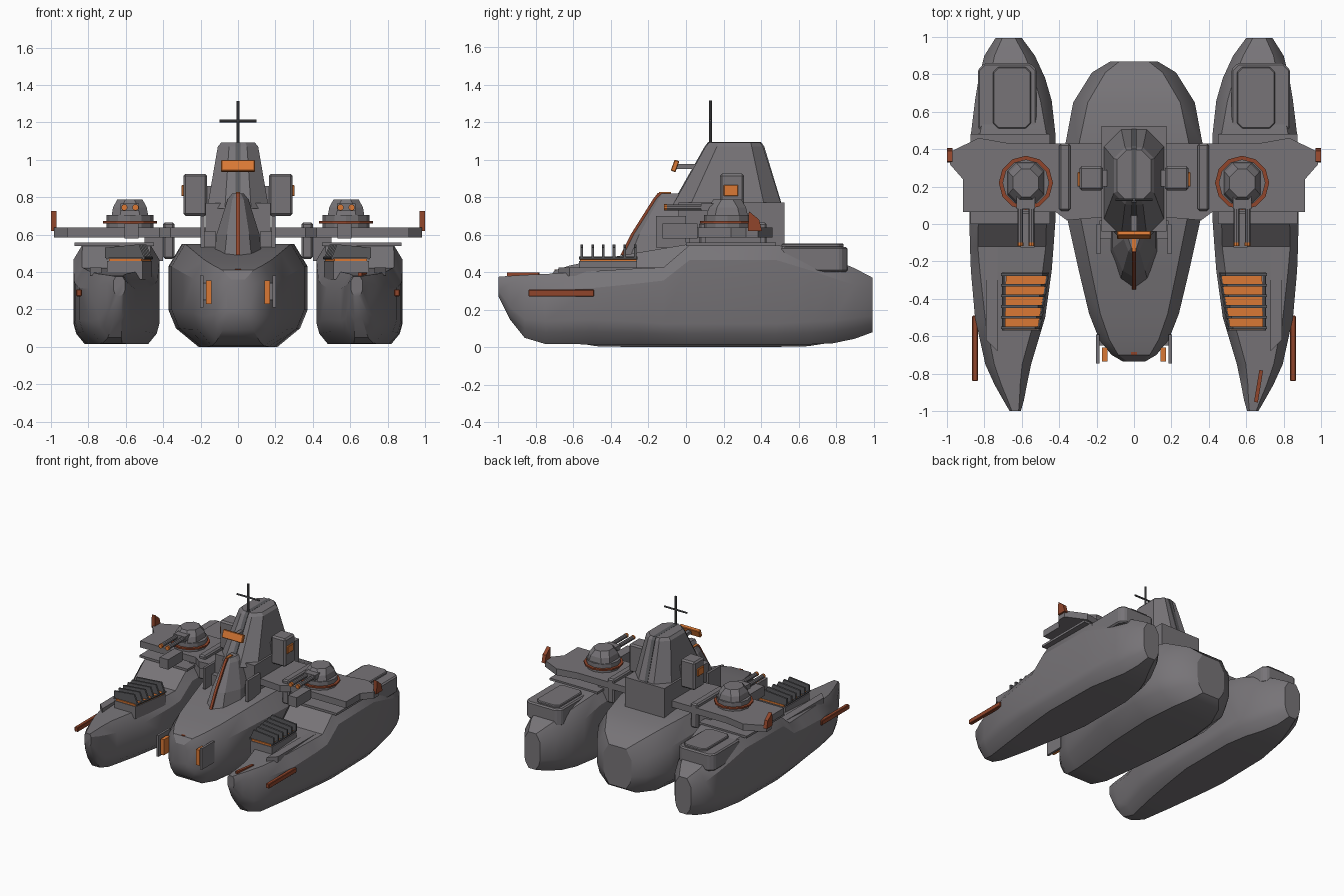
import bpy, bmesh, math
from mathutils import Vector, Matrix

if "Cube" in bpy.data.objects:
    bpy.data.objects.remove(bpy.data.objects["Cube"])


def material(name, rgb):
    m = bpy.data.materials.new(name)
    m.diffuse_color = (*rgb, 1)
    m.use_nodes = True
    m.node_tree.nodes["Principled BSDF"].inputs["Base Color"].default_value = m.diffuse_color
    return m


GREY = material("hull grey", (0.185, 0.175, 0.187))
DARK = material("dark grey", (0.10, 0.10, 0.107))
ORANGE = material("orange", (0.70, 0.19, 0.035))
RUST = material("rust", (0.28, 0.06, 0.024))


def finish(name, bm, mat, mirror=False, bevel=0.0, smooth=False):
    bmesh.ops.recalc_face_normals(bm, faces=bm.faces)
    me = bpy.data.meshes.new(name)
    bm.to_mesh(me)
    bm.free()
    me.materials.append(mat)
    ob = bpy.data.objects.new(name, me)
    bpy.context.collection.objects.link(ob)
    if smooth:
        bpy.ops.object.select_all(action='DESELECT')
        ob.select_set(True)
        bpy.context.view_layer.objects.active = ob
        bpy.ops.object.shade_smooth_by_angle(angle=math.radians(30))
    if bevel:
        b = ob.modifiers.new("bevel", 'BEVEL')
        b.width, b.segments = bevel, 1
    if mirror:
        ob.modifiers.new("mirror", 'MIRROR').use_mirror_merge = False
    return ob


def loft(name, rings, mat, **kw):
    """Skin a closed solid through rings of equal point count."""
    bm = bmesh.new()
    vs = [[bm.verts.new(p) for p in r] for r in rings]
    n = len(vs[0])
    for a, b in zip(vs, vs[1:]):
        for i in range(n):
            j = (i + 1) % n
            bm.faces.new((a[i], a[j], b[j], b[i]))
    bm.faces.new(vs[0])
    bm.faces.new(vs[-1])
    return finish(name, bm, mat, **kw)


def prism(name, poly, z0, z1, mat, **kw):
    return loft(name, [[(x, y, z) for x, y in poly] for z in (z0, z1)], mat, **kw)


def box(name, lo, hi, mat, tilt=0.0, **kw):
    """Box from corner to corner, optionally tilted about its x axis."""
    lo, hi = Vector(lo), Vector(hi)
    bm = bmesh.new()
    m = Matrix.Translation((lo + hi) / 2) @ Matrix.Rotation(tilt, 4, 'X') @ Matrix.Diagonal((*(hi - lo), 1))
    bmesh.ops.create_cube(bm, size=1, matrix=m)
    return finish(name, bm, mat, **kw)


def rod(name, a, b, r, mat, sides=10, **kw):
    a, b = Vector(a), Vector(b)
    bm = bmesh.new()
    m = Matrix.Translation((a + b) / 2) @ (b - a).to_track_quat('Z', 'Y').to_matrix().to_4x4()
    bmesh.ops.create_cone(bm, cap_ends=True, segments=sides, radius1=r, radius2=r,
                          depth=(b - a).length, matrix=m)
    return finish(name, bm, mat, **kw)


def octagon(x0, x1, y0, y1, c):
    return [(x0 + c, y0), (x1 - c, y0), (x1, y0 + c), (x1, y1 - c),
            (x1 - c, y1), (x0 + c, y1), (x0, y1 - c), (x0, y0 + c)]


def hull_ring(y, x0, x1, z0, z1, cx, cz, top):
    """Cross-section with wide lower chamfers and smaller upper ones."""
    return [(x0 + cx, y, z0), (x1 - cx, y, z0), (x1 - cx * .25, y, z0 + cz * .55), (x1, y, z0 + cz * 1.1),
            (x1, y, z1 - top), (x1 - top * .6, y, z1), (x0 + top * .6, y, z1), (x0, y, z1 - top),
            (x0, y, z0 + cz * 1.1), (x0 + cx * .25, y, z0 + cz * .55)]


# Outer hulls: y, inner x, outer x, bottom z, top z, chamfers
side = [(-1.0, .605, .665, .27, .375, .02, .03, .02), (-.94, .588, .70, .15, .38, .035, .06, .04),
        (-.86, .573, .745, .05, .385, .05, .09, .06), (-.75, .55, .795, .017, .39, .07, .11, .08),
        (-.5, .475, .85, .015, .405, .09, .12, .09), (-.25, .44, .872, .015, .42, .08, .11, .08),
        (-.12, .43, .877, .015, .425, .07, .1, .07), (0.02, .42, .88, .015, .545, .06, .1, .08),
        (.48, .42, .872, .015, .545, .06, .1, .08), (.66, .44, .85, .015, .51, .07, .11, .1),
        (.78, .475, .83, .02, .47, .08, .11, .1), (.9, .53, .80, .045, .42, .08, .1, .09),
        (.995, .60, .74, .08, .37, .04, .08, .06)]
loft("outer_hull", [hull_ring(*s) for s in side], GREY, mirror=True, smooth=True)

# Centre hull: y, half width, bottom, top, chamfers
mid = [(-.735, .06, .17, .36, .02, .04, .04), (-.70, .12, .09, .41, .04, .08, .06),
       (-.62, .185, .03, .435, .07, .12, .09), (-.48, .24, .005, .465, .1, .16, .1),
       (-.25, .295, 0, .505, .13, .17, .11), (.02, .355, 0, .55, .16, .18, .12),
       (.4, .372, 0, .55, .16, .18, .12), (.65, .325, .005, .52, .14, .17, .13),
       (.81, .225, .03, .45, .1, .14, .12), (.87, .125, .07, .39, .05, .1, .08)]
loft("centre_hull", [hull_ring(y, -w, w, *r) for y, w, *r in mid], GREY, smooth=True)

# Deck plates and rear hatches on the outer hulls
prism("hull_deck_plate", [(.45, 0), (.875, 0), (.875, .48), (.45, .48)], .54, .558, GREY, mirror=True)
prism("foredeck_strip", [(.73, -.68), (.79, -.62), (.79, -.12), (.73, -.12)], .38, .425, GREY, mirror=True)
prism("hatch_base", octagon(.52, .835, .48, .86, .035), .40, .535, GREY, mirror=True, bevel=.01)
prism("hatch_lid", octagon(.55, .755, .51, .84, .03), .53, .553, GREY, mirror=True, bevel=.006)

# Cross wing carrying the turrets
wing = [(0, .05), (.36, .02), (.42, .065), (.915, .065), (.915, .24), (.985, .32),
        (.985, .385), (.83, .46), (.66, .43), (0, .43)]
prism("wing", wing, .585, .637, GREY, mirror=True)
box("wing_root", (.34, .07, .47), (.40, .43, .665), GREY, mirror=True, bevel=.01)
box("wing_pylon", (.40, .1, .46), (.50, .4, .59), GREY, mirror=True)
loft("wing_tip_light", [[(x, .33, .62), (x, .405, .62), (x, .39, .68), (x, .335, .725)]
                        for x in (.97, 1.0)], RUST, mirror=True)

# Turrets
TX, TY = .578, .22
rod("turret_base", (TX, TY, .635), (TX, TY, .662), .125, GREY, 12, mirror=True)
rod("turret_ring", (TX, TY, .660), (TX, TY, .672), .145, RUST, 12, mirror=True)
rod("turret_collar", (TX, TY, .67), (TX, TY, .705), .125, GREY, 12, mirror=True)
loft("turret_house", [[(x, y, z) for x, y in octagon(TX - a, TX + a, TY - b, TY + b, .045)]
                      for z, a, b in ((.70, .098, .11), (.745, .09, .10), (.787, .068, .075))],
     GREY, mirror=True)
box("gun_mount", (TX - .05, .08, .725), (TX + .05, .15, .765), GREY, mirror=True)
for s in (-.03, .03):
    rod("gun_barrel", (TX + s, .15, .745), (TX + s, -.10, .745), .016, GREY, mirror=True)
    rod("gun_muzzle", (TX + s, -.10, .745), (TX + s, -.118, .745), .017, ORANGE, mirror=True)
box("gun_support", (TX - .045, -.125, .58), (TX + .03, .06, .66), GREY, mirror=True)

# Launcher racks on the foredecks
prism("rack_base", [(.51, -.57), (.70, -.57), (.70, -.26), (.46, -.26)], .36, .458, GREY, mirror=True)
prism("rack_panel", [(.515, -.565), (.69, -.565), (.685, -.265), (.465, -.265)], .456, .472, ORANGE, mirror=True)
for i in range(6):
    y = -.555 + i * .057
    x0 = .50 - i * .008
    loft("rack_fin", [[(x0, yy, .475), (.71, yy, .475), (.71, yy, .53), (x0 + .03, yy, .548)]
                      for yy in (y - .007, y + .007)], DARK, mirror=True)
rod("rack_rail", (.505, -.57, .475), (.46, -.26, .475), .008, DARK, 6, mirror=True)
rod("rack_rail_outer", (.70, -.57, .475), (.70, -.26, .475), .008, DARK, 6, mirror=True)

# Superstructure: base block, tapered tower and dark centre groove
box("tower_base", (-.175, -.04, .53), (.175, .525, .77), GREY)
loft("tower", [[(x, y, z) for x, y in octagon(-w, w, y0, y1, c)] for z, w, y0, y1, c in
               ((.74, .165, -.08, .515, .095), (1.07, .108, .105, .41, .06), (1.092, .09, .125, .395, .05))],
     GREY)
loft("tower_groove", [[(-.014, y0, z), (.014, y0, z), (.014, y1, z), (-.014, y1, z)]
                      for z, y0, y1 in ((.77, -.07, .508), (1.07, .10, .417), (1.093, .118, .40))], DARK)

# Pointed bridge bow with ridge stripe
bow = [(.45, -.36, .075, -.31, .13, -.16), (.60, -.285, .06, -.25, .115, -.13),
       (.79, -.165, .03, -.145, .055, -.08), (.82, -.14, .015, -.125, .03, -.08)]
loft("bridge_bow", [[(0, yf, z), (w1, y1, z), (w2, y2, z), (w2, .12, z),
                     (-w2, .12, z), (-w2, y2, z), (-w1, y1, z)] for z, yf, w1, y1, w2, y2 in bow], GREY)
loft("ridge_stripe", [[(s * .01, y + d, z) for s, d in ((-1, -.008), (1, -.008), (1, .03), (-1, .03))]
                      for z, y in ((.49, -.342), (.60, -.287), (.79, -.167), (.822, -.142))], RUST)
box("ridge_top", (-.01, -.145, .815), (.01, -.08, .828), ORANGE)
box("shield_plate", (.18, -.16, .53), (.20, 0, .70), GREY, mirror=True)
box("shield_foot", (.12, -.08, .53), (.185, .02, .62), GREY, mirror=True)

# Bridge window, side pods and mast
box("bridge_window", (-.09, -.072, .935), (.09, -.045, .997), ORANGE, tilt=-.35, bevel=.004)
box("window_arm", (-.015, -.06, .95), (.015, .13, .975), GREY)
box("sensor_pod", (.165, .18, .70), (.292, .31, .925), GREY, mirror=True, bevel=.012)
box("pod_arm", (.08, .2, .74), (.17, .29, .86), GREY, mirror=True)
box("pod_window", (.285, .2, .805), (.303, .278, .865), ORANGE, mirror=True, bevel=.004)
rod("mast", (0, .13, 1.08), (0, .13, 1.315), .008, DARK, 8)
rod("mast_crossbar", (-.1, .13, 1.207), (.1, .13, 1.207), .007, DARK, 8)

# Bow plates and lights
box("bow_fin", (.185, -.745, .21), (.203, -.59, .38), GREY, mirror=True)
box("bow_fin_bracket", (.14, -.65, .25), (.19, -.6, .34), GREY, mirror=True)
box("bow_panel", (.143, -.735, .23), (.172, -.66, .355), ORANGE, mirror=True)
box("nose_light", (-.015, -.70, .405), (.015, -.685, .415), RUST)
box("hull_stripe", (.835, -.84, .27), (.865, -.49, .307), RUST, mirror=True, bevel=.004)
prism("bow_stripe", [(.642, -.95), (.662, -.955), (.69, -.785), (.67, -.78)], .375, .397, RUST)
